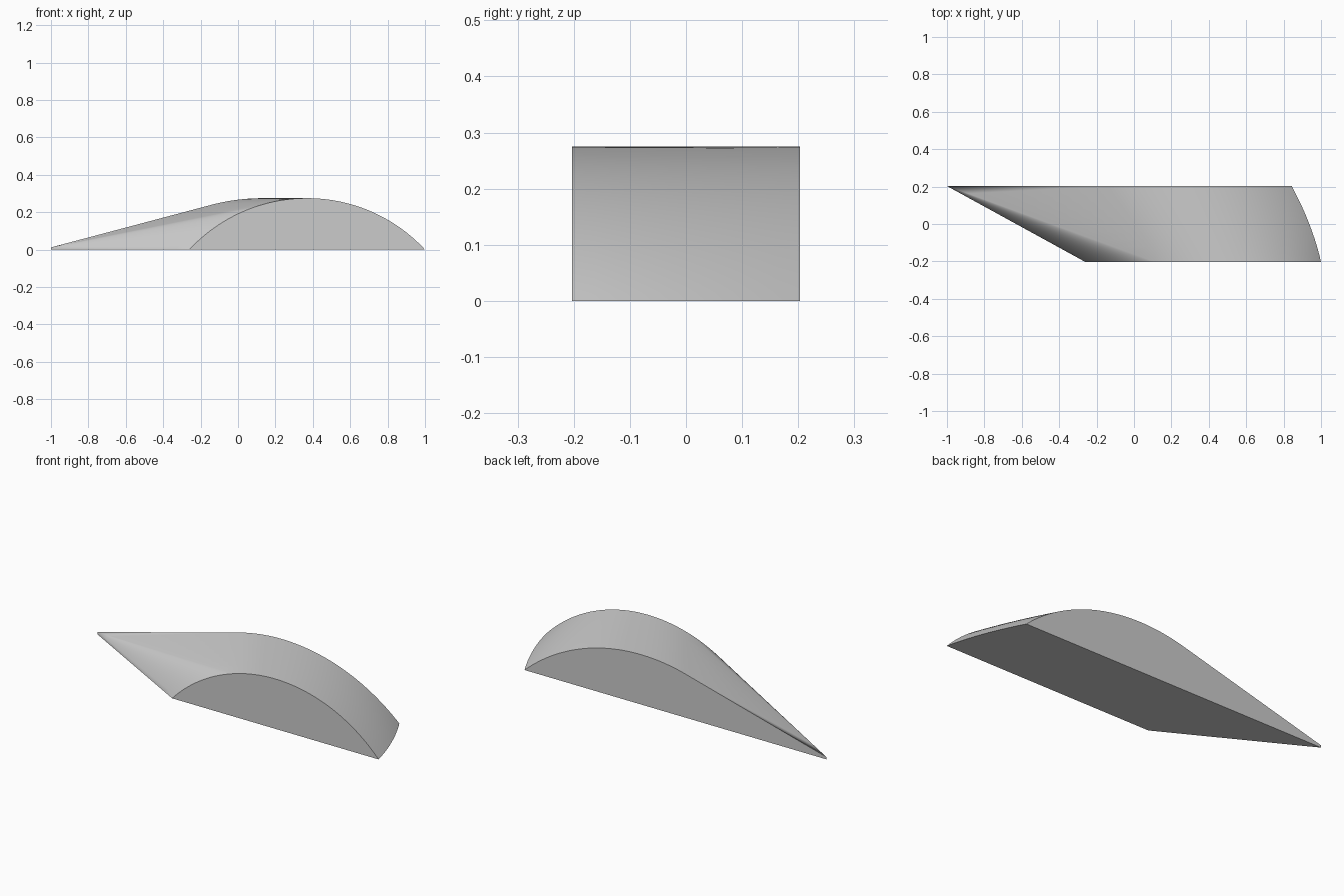
import bpy, bmesh, math
from mathutils import Vector

cube = bpy.data.objects.get("Cube")
if cube:
    bpy.data.objects.remove(cube, do_unlink=True)

grey = bpy.data.materials.new("plain grey")
grey.use_nodes = True
colour = (0.6, 0.6, 0.6, 1)
grey.diffuse_color = colour
grey.node_tree.nodes["Principled BSDF"].inputs["Base Color"].default_value = colour

HEIGHT, HALF_DEPTH, ROWS = 0.275, 0.203, 10


def arc(centre, half_width, y, start, end, steps):
    """Points on a circular arch of the given half width, between two angles."""
    radius = (half_width ** 2 + HEIGHT ** 2) / (2 * HEIGHT)
    points = []
    for i in range(steps + 1):
        a = start + (end - start) * i / steps
        points.append(Vector((centre + radius * math.sin(a), y,
                              HEIGHT - radius * (1 - math.cos(a)))))
    return points


def end_angle(half_width):
    return 2 * math.atan2(HEIGHT, half_width)


# Front arch and back profile: the back runs straight from its tip into an arch
join = -math.asin(0.265)
FAN, ARCH = 16, 48
front = arc(0.37, 0.63, -HALF_DEPTH, -end_angle(0.63), join, FAN)
front += arc(0.37, 0.63, -HALF_DEPTH, join, end_angle(0.63), ARCH)[1:]
tip = Vector((-1, HALF_DEPTH, 0.012))
back = [tip] * FAN + arc(0.13, 0.713, HALF_DEPTH, join, end_angle(0.713), ARCH)

# Curved skin lofted between the two, bulging slightly at the right end
bm = bmesh.new()
rows = []
for j in range(ROWS + 1):
    t = j / ROWS
    row = []
    for i, (a, b) in enumerate(zip(front, back)):
        p = a.lerp(b, t)
        side = max(0, (i - FAN) / ARCH)
        p.x += 0.064 * t * (1 - t) * side ** 2
        row.append(p)
    rows.append([bm.verts.new(p) for p in row])
for low, high in zip(rows, rows[1:]):
    for i in range(len(low) - 1):
        bm.faces.new((low[i], low[i + 1], high[i + 1], high[i]))

# Flat front, back, base and the thin wall below the left edge
corner = bm.verts.new((-1, HALF_DEPTH, 0))
left_edge = [r[0] for r in rows]
right_edge = [r[-1] for r in rows]
bm.faces.new(rows[0][::-1])
bm.faces.new(rows[-1][FAN - 1:] + [corner])
bm.faces.new([rows[0][0]] + right_edge + [corner])
bm.faces.new(left_edge + [corner])
bmesh.ops.remove_doubles(bm, verts=bm.verts, dist=0.00001)
bmesh.ops.recalc_face_normals(bm, faces=bm.faces)

mesh = bpy.data.meshes.new("curved_wedge")
bm.to_mesh(mesh)
bm.free()
mesh.materials.append(grey)
wedge = bpy.data.objects.new("curved_wedge", mesh)
bpy.context.collection.objects.link(wedge)
bpy.context.view_layer.objects.active = wedge
wedge.select_set(True)
bpy.ops.object.shade_smooth_by_angle(angle=math.radians(30))
